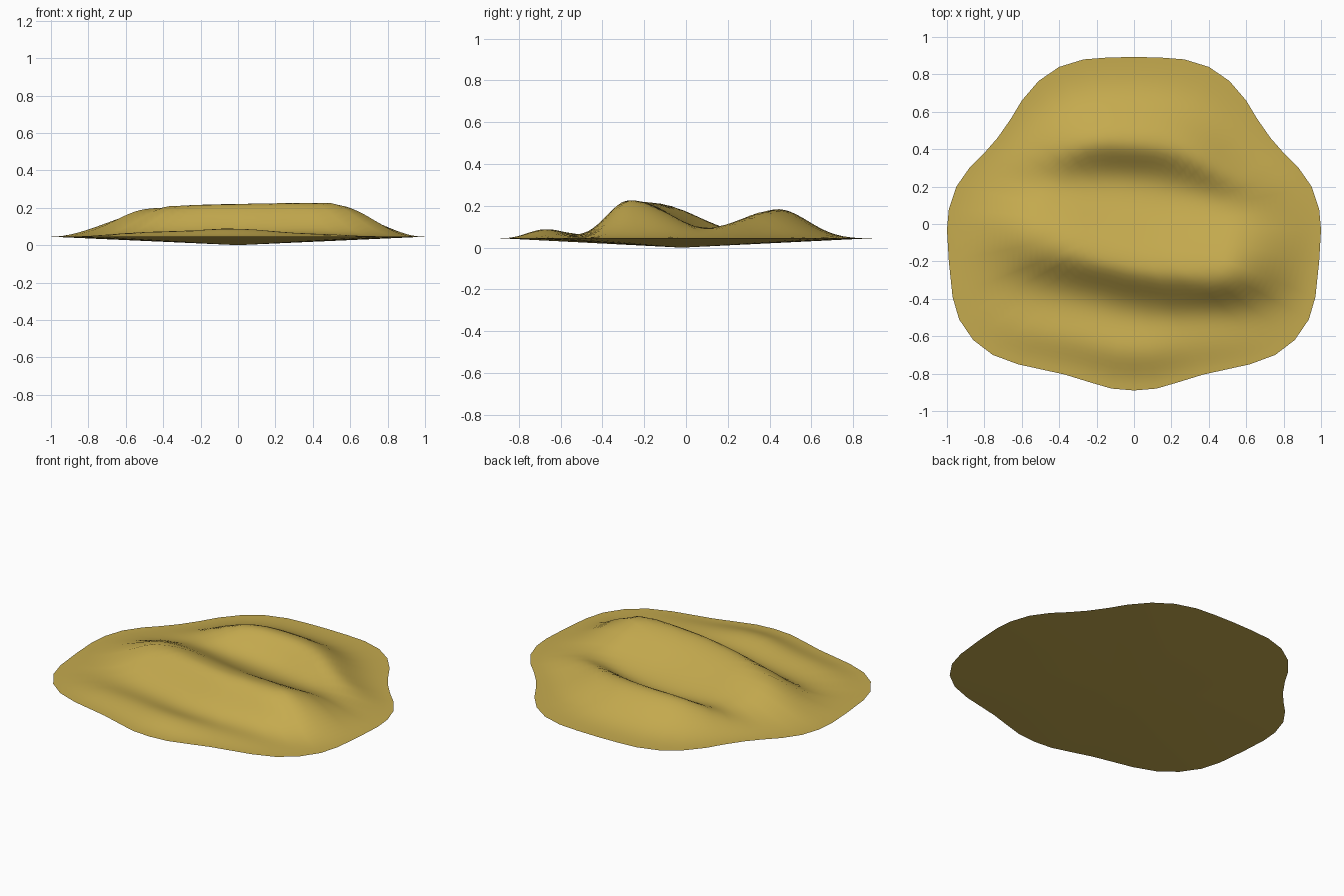
import bpy, bmesh, math

if "Cube" in bpy.data.objects:
    bpy.data.objects.remove(bpy.data.objects["Cube"])

RIM_Z = 0.045
RINGS = 32

# Right half of the rim outline, back to front; the left half mirrors it
HALF = [(0, .893), (.14, .89), (.27, .88), (.40, .84), (.51, .765), (.60, .66), (.66, .56),
        (.73, .46), (.80, .38), (.88, .30), (.95, .20), (.99, .08), (1.0, -.03), (.99, -.20),
        (.97, -.39), (.935, -.51), (.86, -.62), (.755, -.70), (.62, -.75), (.37, -.805),
        (.24, -.845), (.12, -.88), (0, -.89)]
OUTLINE = HALF + [(-x, y) for x, y in reversed(HALF[1:-1])]


def lerp_table(table, x):
    """Smooth interpolation through (x, value) pairs."""
    if x <= table[0][0]:
        return table[0][1]
    for (x0, v0), (x1, v1) in zip(table, table[1:]):
        if x <= x1:
            t = (x - x0) / (x1 - x0)
            return v0 + (v1 - v0) * t
    return table[-1][1]


# Each ridge: crest line y(x), height(x), front and back slope widths
RIDGES = [
    dict(crest=[(-.8, -.07), (-.4, -.13), (-.15, -.20), (.1, -.25), (.4, -.27), (.8, -.27)],
         height=[(-.8, .11), (-.6, .13), (-.4, .165), (-.1, .174), (.4, .182), (.8, .18)],
         front=.112, back=.20),
    dict(crest=[(-.6, .42), (-.2, .44), (.0, .44), (.2, .41), (.4, .34), (.6, .27), (.8, .23)],
         height=[(-.8, .05), (-.5, .10), (-.2, .138), (.1, .138), (.4, .12), (.6, .10), (.8, .08)],
         front=.10, back=.20),
    dict(crest=[(-.8, -.62), (0, -.76), (.8, -.74)],
         height=[(-.8, .06), (-.4, .095), (0, .12), (.4, .09), (.8, .05)],
         front=.10, back=.11),
]


def height(x, y, r):
    total = 0
    for k in RIDGES:
        # average nearby samples so the crest line bends softly
        xs = [x + d for d in (-.1, -.05, 0, .05, .1)]
        c = sum(lerp_table(k["crest"], s) for s in xs) / 5
        h = sum(lerp_table(k["height"], s) for s in xs) / 5
        d = y - c
        w = k["front"] if d < 0 else k["back"]
        total += h * math.exp(-d * d / (2 * w * w))
    t = min(1, (1 - r) / .5)
    return RIM_Z + total * t * t * (3 - 2 * t)


bm = bmesh.new()
n = len(OUTLINE)

# Rippled sand surface: rings shrinking from rim to centre
rings = []
for i in range(RINGS):
    r = 1 - i / RINGS
    rings.append([bm.verts.new((x * r, y * r, height(x * r, y * r, r))) for x, y in OUTLINE])
top = bm.verts.new((0, 0, height(0, 0, 0)))
for a, b in zip(rings, rings[1:]):
    for j in range(n):
        bm.faces.new((a[j], a[(j + 1) % n], b[(j + 1) % n], b[j]))
for j in range(n):
    bm.faces.new((rings[-1][j], rings[-1][(j + 1) % n], top))

# Shallow cone underside
bottom = bm.verts.new((0, -.02, 0))
for j in range(n):
    bm.faces.new((rings[0][(j + 1) % n], rings[0][j], bottom))
bmesh.ops.recalc_face_normals(bm, faces=bm.faces)

mesh = bpy.data.meshes.new("sand_dune")
bm.to_mesh(mesh)
bm.free()
dune = bpy.data.objects.new("sand_dune", mesh)
bpy.context.collection.objects.link(dune)

sand = bpy.data.materials.new("sand")
sand.diffuse_color = (.56, .405, .077, 1)
sand.use_nodes = True
sand.node_tree.nodes["Principled BSDF"].inputs["Base Color"].default_value = sand.diffuse_color
mesh.materials.append(sand)

bpy.context.view_layer.objects.active = dune
dune.select_set(True)
bpy.ops.object.shade_smooth_by_angle(angle=math.radians(60))
